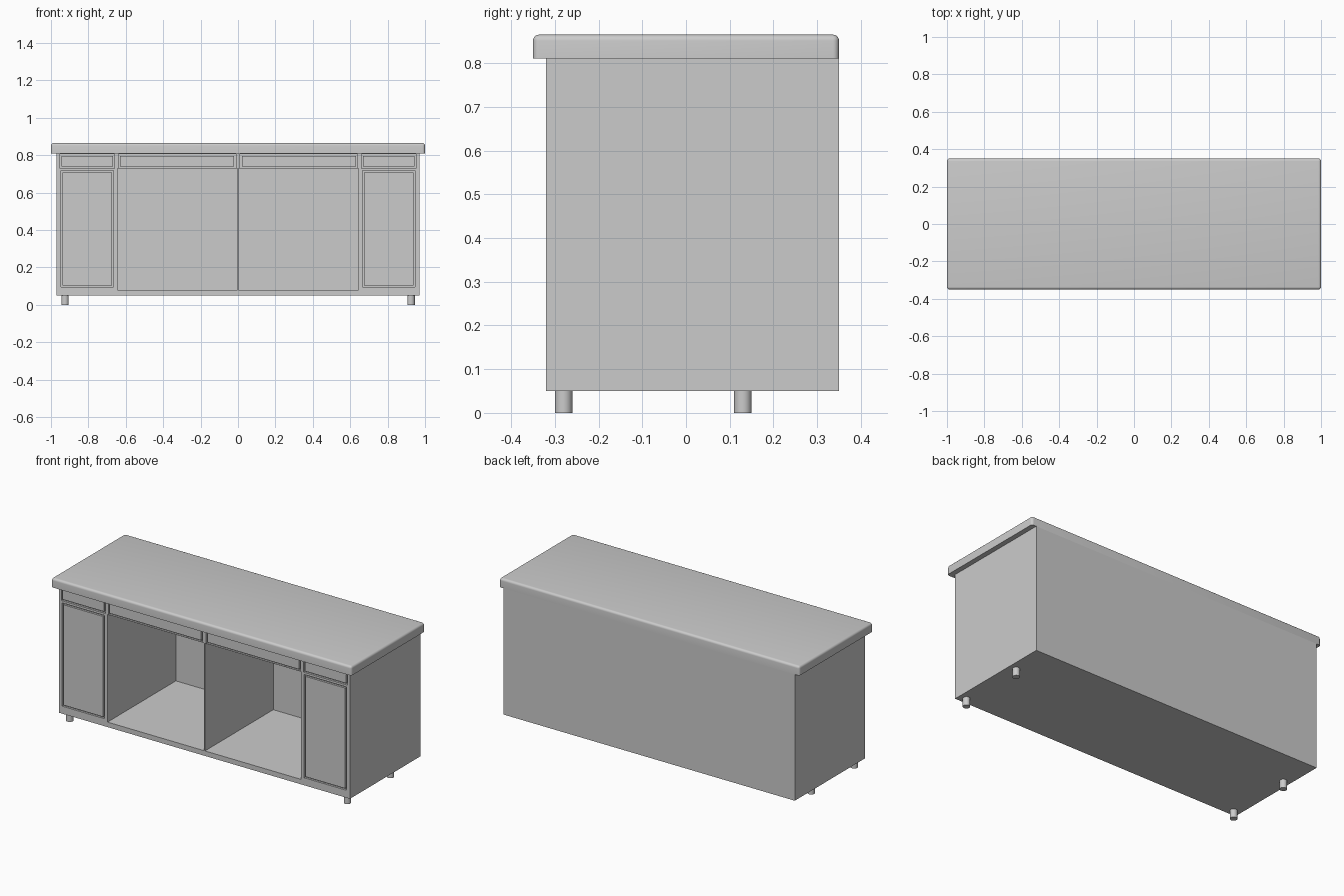
import bpy, bmesh
from mathutils import Vector

cube = bpy.data.objects.get("Cube")
if cube:
    bpy.data.objects.remove(cube, do_unlink=True)

steel = bpy.data.materials.new("satin_grey")
steel.use_nodes = True
grey = (0.6, 0.6, 0.6, 1)
steel.diffuse_color = grey
steel.node_tree.nodes["Principled BSDF"].inputs["Base Color"].default_value = grey


def finish(name, bm):
    mesh = bpy.data.meshes.new(name)
    bm.to_mesh(mesh)
    bm.free()
    mesh.materials.append(steel)
    obj = bpy.data.objects.new(name, mesh)
    bpy.context.collection.objects.link(obj)
    return obj


def box(name, low, high):
    low, high = Vector(low), Vector(high)
    bm = bmesh.new()
    bmesh.ops.create_cube(bm, size=1)
    for v in bm.verts:
        v.co = Vector(a * b for a, b in zip(v.co, high - low)) + (low + high) / 2
    return finish(name, bm)


def smooth(obj, angle=0.6):
    bpy.ops.object.select_all(action='DESELECT')
    obj.select_set(True)
    bpy.context.view_layer.objects.active = obj
    bpy.ops.object.shade_smooth_by_angle(angle=angle)


def cut(target, cutter):
    mod = target.modifiers.new("opening", 'BOOLEAN')
    mod.operation = 'DIFFERENCE'
    mod.solver = 'EXACT'
    mod.object = cutter
    bpy.context.view_layer.objects.active = target
    bpy.ops.object.modifier_apply(modifier=mod.name)
    bpy.data.objects.remove(cutter, do_unlink=True)


# Worktop with rounded upper rim and upright corners
top = box("worktop", (-1, -0.35, 0.81), (1, 0.35, 0.865))
bm = bmesh.new()
bm.from_mesh(top.data)
rim = [e for e in bm.edges if max(v.co.z for v in e.verts) > 0.86]
bmesh.ops.bevel(bm, geom=rim, offset=0.014, segments=5, profile=0.5, affect='EDGES')
bm.to_mesh(top.data)
bm.free()
smooth(top)

# Cabinet body with two open bays
FRONT = -0.32
body = box("cabinet_body", (-0.97, FRONT, 0.05), (0.97, 0.35, 0.81))
for side in (-1, 1):
    x0, x1 = sorted((side * 0.004, side * 0.645))
    cut(body, box("bay_cutter", (x0, -0.5, 0.08), (x1, 0.33, 0.728)))

# Drawer and door fronts, each set in a shadow gap
GAP = 0.009
fronts = {
    "wide_drawer": (0.012, 0.64, 0.73, 0.805),
    "small_drawer": (0.66, 0.953, 0.73, 0.805),
    "door": (0.665, 0.947, 0.095, 0.717),
}
for name, (a, b, z0, z1) in fronts.items():
    for label, side in (("right", -1), ("left", 1)):
        x0, x1 = sorted((side * a, side * b))
        cut(body, box("pocket_cutter", (x0, -0.5, z0), (x1, FRONT + 0.012, z1)))
        box(f"{label}_{name}_front", (x0 + GAP, FRONT, z0 + GAP),
            (x1 - GAP, FRONT + 0.012, z1 - GAP))

# Round feet
for x in (-0.925, 0.925):
    for y, place in ((-0.28, "front"), (0.13, "rear")):
        bm = bmesh.new()
        bmesh.ops.create_cone(bm, cap_ends=True, segments=24,
                              radius1=0.02, radius2=0.02, depth=0.05)
        bmesh.ops.translate(bm, verts=bm.verts, vec=(x, y, 0.025))
        foot = finish(f"{place}_{'left' if x > 0 else 'right'}_foot", bm)
        smooth(foot)
